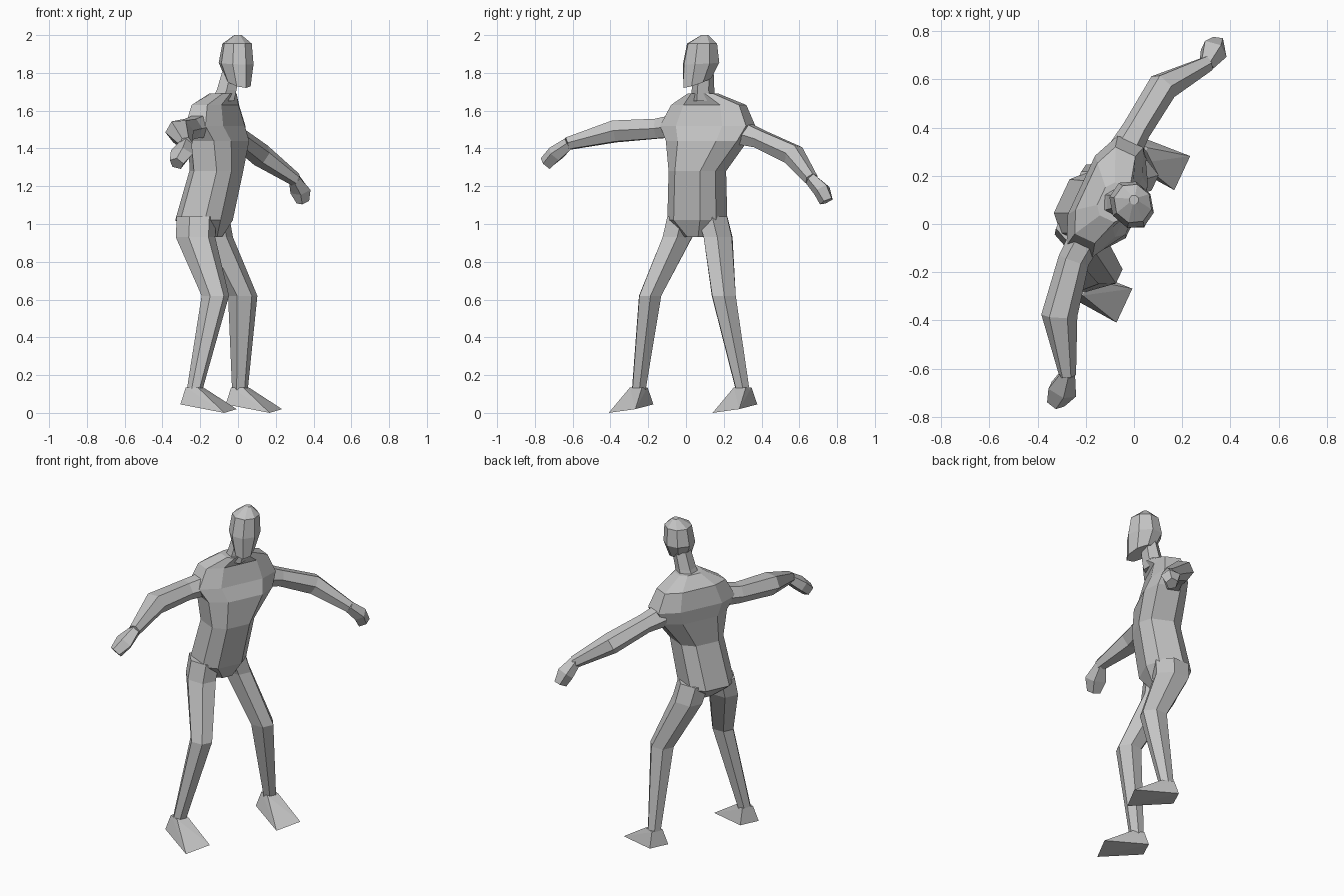
import bpy, bmesh, math
from mathutils import Vector

cube = bpy.data.objects.get("Cube")
if cube:
    bpy.data.objects.remove(cube, do_unlink=True)

UP = Vector((0, 0, 1))

grey = bpy.data.materials.new("plain grey")
grey.use_nodes = True
grey.diffuse_color = (0.55, 0.55, 0.55, 1)
grey.node_tree.nodes["Principled BSDF"].inputs["Base Color"].default_value = grey.diffuse_color


def heading(degrees):
    """Forward and leftward directions for a part turned about z."""
    a = math.radians(degrees)
    forward = Vector((math.cos(a), math.sin(a), 0))
    return forward, UP.cross(forward)


def finish(name, bm):
    bmesh.ops.recalc_face_normals(bm, faces=bm.faces)
    mesh = bpy.data.meshes.new(name)
    bm.to_mesh(mesh)
    bm.free()
    mesh.materials.append(grey)
    obj = bpy.data.objects.new(name, mesh)
    bpy.context.collection.objects.link(obj)
    return obj


def loft(name, rings, side, sides=6, axis=None, phase=0.0, square=1.0):
    """Skin rings of (x, y, z, half width, half depth, optional tilt)."""
    bm = bmesh.new()
    centres = [Vector(r[:3]) for r in rings]
    loops = []
    for i, ring in enumerate(rings):
        t = axis or (centres[min(i + 1, len(rings) - 1)] - centres[max(i - 1, 0)]).normalized()
        u = (side - t * side.dot(t)).normalized()
        v = u.cross(t)
        tilt = ring[5] if len(ring) > 5 else 0
        loop = []
        for k in range(sides):
            a = math.tau * (k + phase) / sides
            c, s = (math.copysign(abs(w) ** square, w) for w in (math.cos(a), math.sin(a)))
            loop.append(bm.verts.new(centres[i] + u * ring[3] * c + (v - t * tilt) * ring[4] * s))
        loops.append(loop)
    for low, high in zip(loops, loops[1:]):
        for k in range(sides):
            n = (k + 1) % sides
            bm.faces.new((low[k], low[n], high[n], high[k]))
    bm.faces.new(loops[0])
    bm.faces.new(loops[-1])
    return finish(name, bm)


def foot(name, x, y):
    """Wedge foot: a square ankle widening to a thin toe edge."""
    bm = bmesh.new()
    for s in (-1, 1):
        for along, across, z in ((-0.035, 0.035, 0.135), (0.035, 0.035, 0.135),
                                 (-0.055, 0.06, 0.045), (0.21, 0.078, 0.01 + s * 0.01)):
            bm.verts.new(Vector((x, y, z)) + body_forward * along + body_left * across * s)
    bmesh.ops.convex_hull(bm, input=bm.verts)
    return finish(name, bm)


body_forward, body_left = heading(-25)
head_forward, head_left = heading(-60)

# Torso, from crotch to collar
loft("torso", [
    (-0.15, 0.06, 0.93, 0.06, 0.06),
    (-0.18, 0.06, 1.02, 0.15, 0.14),
    (-0.115, 0.06, 1.28, 0.145, 0.13),
    (-0.1, 0.11, 1.44, 0.22, 0.13),
    (-0.12, 0.115, 1.52, 0.265, 0.115),
    (-0.12, 0.12, 1.63, 0.21, 0.09),
    (-0.08, 0.09, 1.69, 0.08, 0.065),
], body_left, sides=8, axis=UP, phase=0.5, square=0.7)

# Neck and head
loft("neck", [
    (-0.08, 0.09, 1.65, 0.07, 0.065),
    (-0.06, 0.09, 1.71, 0.06, 0.06),
    (-0.035, 0.095, 1.81, 0.055, 0.05),
], head_left, axis=UP)
loft("head", [
    (0.0, 0.06, 1.75, 0.06, 0.085, 0.35),
    (-0.01, 0.08, 1.85, 0.09, 0.105, 0.05),
    (-0.005, 0.085, 1.955, 0.078, 0.085),
    (0.0, 0.1, 2.0, 0.02, 0.02),
], head_left, sides=8, axis=UP)

# Arms, each held out to its own side
loft("right_arm", [
    (-0.19, -0.04, 1.52, 0.07, 0.07),
    (-0.25, -0.15, 1.505, 0.065, 0.06),
    (-0.31, -0.38, 1.49, 0.075, 0.065),
    (-0.275, -0.63, 1.425, 0.035, 0.037),
], body_forward)
loft("left_arm", [
    (-0.04, 0.3, 1.48, 0.07, 0.07),
    (0.01, 0.39, 1.45, 0.06, 0.055),
    (0.12, 0.57, 1.365, 0.065, 0.062),
    (0.305, 0.665, 1.235, 0.035, 0.037),
], body_forward)

# Hands, mitten shaped
loft("right_hand", [
    (-0.275, -0.62, 1.425, 0.033, 0.035),
    (-0.3, -0.69, 1.37, 0.065, 0.045),
    (-0.325, -0.74, 1.32, 0.04, 0.04),
], body_forward, sides=5)
loft("left_hand", [
    (0.3, 0.66, 1.24, 0.033, 0.035),
    (0.33, 0.72, 1.18, 0.06, 0.045),
    (0.345, 0.745, 1.12, 0.035, 0.04),
], body_forward, sides=5)

# Legs, from hip through knee to ankle
loft("right_leg", [
    (-0.22, -0.02, 1.04, 0.085, 0.11),
    (-0.225, -0.045, 0.93, 0.085, 0.11),
    (-0.12, -0.19, 0.62, 0.065, 0.075),
    (-0.23, -0.25, 0.12, 0.04, 0.042),
], body_left, axis=UP)
loft("left_leg", [
    (-0.15, 0.14, 1.04, 0.085, 0.11),
    (-0.13, 0.17, 0.93, 0.08, 0.11),
    (0.025, 0.2, 0.62, 0.07, 0.08),
    (0.01, 0.3, 0.12, 0.04, 0.042),
], body_left, axis=UP)

# Feet
foot("right_foot", -0.23, -0.25)
foot("left_foot", 0.01, 0.3)
